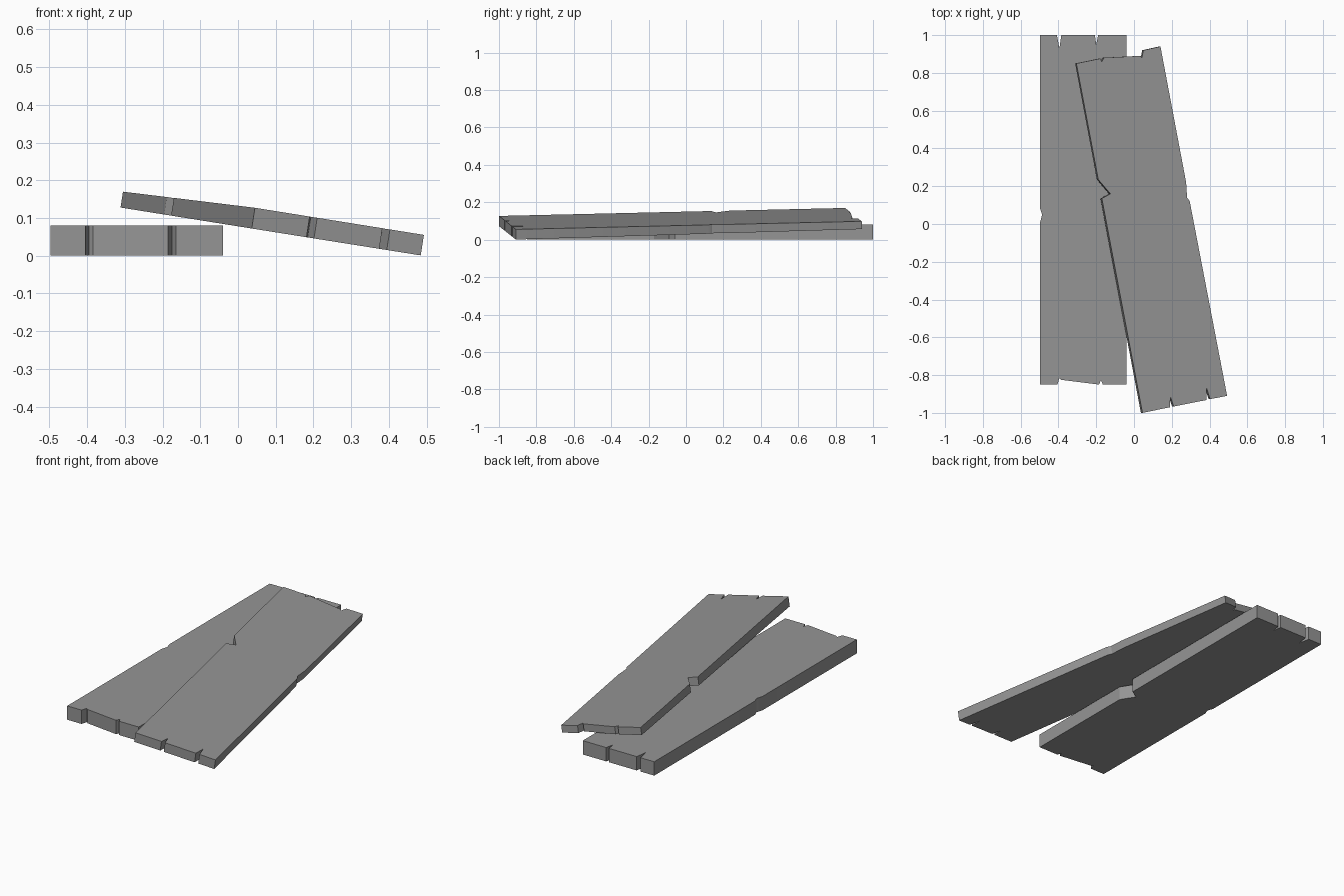
import bpy
import bmesh
import math

cube = bpy.data.objects.get("Cube")
if cube:
    bpy.data.objects.remove(cube, do_unlink=True)

# Weathered grey wood
wood = bpy.data.materials.new("grey_wood")
wood.use_nodes = True
colour = (0.3, 0.3, 0.3, 1)
wood.diffuse_color = colour
wood.node_tree.nodes["Principled BSDF"].inputs["Base Color"].default_value = colour


def make_plank(name, outline, top, thickness, slope=0):
    """Extrude a chipped outline down from its top plane, square to the slope."""
    bm = bmesh.new()
    upper, lower = [], []
    for x, y in outline:
        z, t = top(x, y), thickness(y)
        upper.append(bm.verts.new((x, y, z)))
        lower.append(bm.verts.new((x + slope * t, y, z - t)))
    bm.faces.new(upper)
    bm.faces.new(lower[::-1])
    for i in range(len(outline)):
        j = (i + 1) % len(outline)
        bm.faces.new((upper[i], lower[i], lower[j], upper[j]))
    bmesh.ops.recalc_face_normals(bm, faces=bm.faces)
    mesh = bpy.data.meshes.new(name)
    bm.to_mesh(mesh)
    bm.free()
    mesh.materials.append(wood)
    plank = bpy.data.objects.new(name, mesh)
    bpy.context.collection.objects.link(plank)
    bpy.ops.object.select_all(action="DESELECT")
    plank.select_set(True)
    bpy.context.view_layer.objects.active = plank
    bpy.ops.object.shade_smooth_by_angle(angle=math.radians(30))


# Plank lying flat on the ground
left, right, front, back = -0.497, -0.04, -0.85, 1.0
flat_outline = [
    (left, front), (-0.405, front), (-0.395, -0.815), (-0.385, -0.825),
    (-0.185, front), (-0.175, -0.825), (-0.165, front), (right, front),
    (right, -0.17), (-0.09, -0.09), (right, -0.06),
    (right, back), (-0.19, back), (-0.2, 0.95), (-0.207, back),
    (-0.385, back), (-0.395, 0.93), (-0.408, back), (left, back),
    (left, 0.08), (-0.486, 0.05), (left, 0.01),
]
make_plank("flat_plank", flat_outline, lambda x, y: 0.08, lambda y: 0.08)

# Plank leaning across it, a little thinner at the back
leaning_outline = [
    (0.045, -1.0), (0.19, -0.97), (0.193, -0.915), (0.21, -0.966),
    (0.383, -0.932), (0.383, -0.865), (0.403, -0.927), (0.493, -0.91),
    (0.295, 0.12), (0.281, 0.14), (0.276, 0.22),
    (0.14, 0.94), (0.05, 0.92), (0.042, 0.88), (0.035, 0.89),
    (-0.16, 0.88), (-0.17, 0.858), (-0.178, 0.876), (-0.305, 0.85),
    (-0.189, 0.235), (-0.125, 0.16), (-0.17, 0.135),
]
make_plank(
    "leaning_plank",
    leaning_outline,
    lambda x, y: 0.127 - 0.159 * (x - 0.045) - 0.007 * (y + 1),
    lambda y: 0.048 - 0.007 * y,
    slope=-0.155,
)
